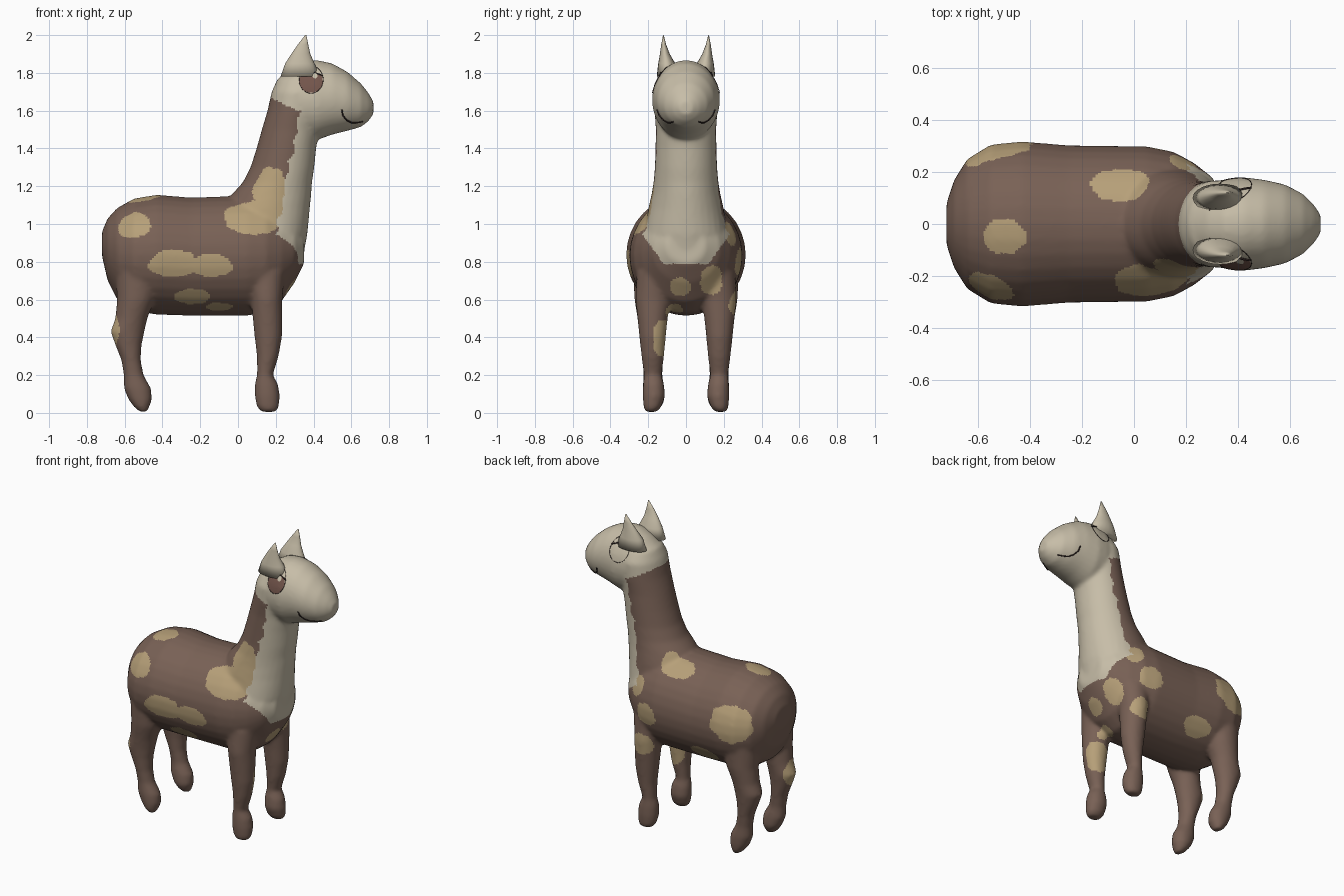
import bpy, bmesh, math
from mathutils import Vector
from mathutils.bvhtree import BVHTree

cube = bpy.data.objects.get("Cube")
if cube:
    bpy.data.objects.remove(cube)


def material(name, rgb):
    m = bpy.data.materials.new(name)
    m.use_nodes = True
    m.diffuse_color = (*rgb, 1)
    m.node_tree.nodes["Principled BSDF"].inputs["Base Color"].default_value = (*rgb, 1)
    return m


brown = material("brown_coat", (0.19, 0.12, 0.092))
cream = material("cream_coat", (0.57, 0.51, 0.39))
tan = material("tan_patch", (0.47, 0.35, 0.19))
dark = material("dark_line", (0.035, 0.022, 0.02))
iris = material("brown_iris", (0.17, 0.09, 0.07))


def add_object(name, mesh, *mats):
    ob = bpy.data.objects.new(name, mesh)
    bpy.context.collection.objects.link(ob)
    for m in mats:
        mesh.materials.append(m)
    return ob


def loft(bm, axis, sections, side=1, n=32):
    """Closed tube of ellipses: (position, low, high, y centre, y radius)."""
    rings = []
    for t, lo, hi, yc, ry in sections:
        ring = []
        for i in range(n):
            a = math.tau * i / n
            u = (lo + hi) / 2 + (hi - lo) / 2 * math.cos(a)
            y = side * (yc + ry * math.sin(a))
            ring.append(bm.verts.new((t, y, u) if axis == "X" else (u, y, t)))
        rings.append(ring)
    for r, s in zip(rings, rings[1:]):
        for i in range(n):
            j = (i + 1) % n
            bm.faces.new((r[i], r[j], s[j], s[i]))
    bm.faces.new(rings[0])
    bm.faces.new(rings[-1])
    bmesh.ops.recalc_face_normals(bm, faces=bm.faces[:])


TORSO = [(-.72, .83, .96, 0, .08), (-.69, .70, 1.03, 0, .17), (-.64, .60, 1.085, 0, .25),
         (-.55, .54, 1.135, 0, .305), (-.43, .52, 1.155, 0, .317), (-.25, .515, 1.14, 0, .302),
         (.05, .515, 1.15, 0, .298), (.15, .53, 1.14, 0, .278), (.23, .59, 1.1, 0, .235),
         (.30, .69, 1.05, 0, .18), (.35, .79, .98, 0, .10)]
NECK = [(.8, 0, .34, 0, .19), (.95, -.05, .368, 0, .22), (1.08, -.08, .38, 0, .2),
        (1.16, -.03, .388, 0, .182), (1.22, .025, .392, 0, .172), (1.3, .066, .404, 0, .165),
        (1.4, .098, .414, 0, .162), (1.5, .126, .43, 0, .16), (1.6, .156, .45, 0, .167),
        (1.7, .178, .45, 0, .167), (1.77, .21, .42, 0, .13)]
HEAD = [(.22, 1.6, 1.775, 0, .11), (.28, 1.5, 1.825, 0, .152), (.35, 1.45, 1.863, 0, .173),
        (.42, 1.445, 1.868, 0, .18), (.5, 1.473, 1.85, 0, .17), (.58, 1.493, 1.805, 0, .152),
        (.65, 1.513, 1.745, 0, .115), (.69, 1.543, 1.695, 0, .075), (.717, 1.58, 1.65, 0, .035)]
FRONT_LEG = [(.75, .04, .25, .16, .1), (.6, .07, .235, .175, .093), (.5, .078, .235, .177, .08),
             (.4, .088, .233, .177, .07), (.3, .1, .215, .176, .06), (.2, .1, .185, .176, .047),
             (.15, .088, .213, .172, .056), (.09, .088, .222, .17, .06), (.03, .1, .217, .178, .047),
             (.005, .125, .2, .185, .03)]
HIND_LEG = [(.75, -.65, -.4, .17, .11), (.6, -.64, -.44, .18, .093), (.5, -.65, -.48, .177, .08),
            (.43, -.675, -.495, .177, .072), (.36, -.65, -.51, .177, .064), (.28, -.618, -.515, .176, .056),
            (.2, -.605, -.5, .175, .05), (.13, -.605, -.46, .172, .058), (.07, -.58, -.455, .17, .058),
            (.03, -.55, -.47, .176, .045), (.005, -.52, -.48, .182, .025)]
EAR = [(1.78, .225, .435, .1, .055), (1.85, .25, .405, .102, .045), (1.9, .282, .383, .112, .026),
       (1.95, .317, .372, .118, .013), (2, .355, .362, .12, .002)]

# Solid animal: overlapping parts fused and softened
bm = bmesh.new()
loft(bm, "X", TORSO)
loft(bm, "Z", NECK)
loft(bm, "X", HEAD)
for side in (1, -1):
    loft(bm, "Z", FRONT_LEG, side)
    loft(bm, "Z", HIND_LEG, side)
raw = bpy.data.meshes.new("raw_form")
bm.to_mesh(raw)
bm.free()
form = add_object("raw_form", raw)
fuse = form.modifiers.new("fuse", "REMESH")
fuse.mode = "VOXEL"
fuse.voxel_size = 0.011
soften = form.modifiers.new("soften", "SMOOTH")
soften.factor = 0.5
soften.iterations = 10
graph = bpy.context.evaluated_depsgraph_get()
body = bpy.data.meshes.new_from_object(form.evaluated_get(graph))
bpy.data.objects.remove(form)
body.name = "body"
body.materials.clear()
add_object("body", body, brown, cream, tan)
body.shade_smooth()

# Coat patches: centre and radii
PATCHES = [((-.55, -.24, .99), (.09, .1, .075)), ((-.5, -.05, 1.14), (.09, .07, .08)),
           ((-.34, -.3, .79), (.13, .1, .072)), ((-.14, -.3, .78), (.11, .1, .062)),
           ((-.24, -.24, .61), (.1, .1, .045)), ((-.1, -.2, .55), (.09, .08, .035)),
           ((.08, -.23, 1.04), (.155, .12, .1)), ((.17, -.16, 1.17), (.09, .08, .13)),
           ((-.66, -.18, .44), (.045, .08, .09)), ((.18, -.13, .4), (.08, .055, .11)),
           ((.22, -.06, .53), (.1, .05, .05)), ((.27, -.03, .67), (.1, .055, .055)),
           ((.25, .13, .71), (.1, .062, .085)), ((.1, .28, .8), (.08, .08, .07)),
           ((.15, .24, .58), (.07, .06, .075)), ((.19, .23, .95), (.06, .06, .07)),
           ((-.05, .15, 1.11), (.12, .07, .1)), ((-.53, .28, .9), (.14, .12, .12)),
           ((-.3, .25, .62), (.1, .1, .06))]


def coat(p):
    wobble = 0.008 * math.sin(p.z * 60) + 0.005 * math.sin(p.x * 90)
    if p.z > 1.6 + max(0, .31 - p.x) * .5:
        return 1
    bib_floor = .79 + max(0, abs(p.y) - .12) * 1.4
    if p.x > .2 + .2 * (p.z - .95) + wobble and p.z > bib_floor:
        return 1
    for c, r in PATCHES:
        d = sum(((p[i] - c[i]) / r[i]) ** 2 for i in range(3))
        if d < 1 + 12 * wobble:
            return 2
    return 0


for face in body.polygons:
    face.material_index = coat(face.center)

# Ears
for side, label in ((1, "left"), (-1, "right")):
    bm = bmesh.new()
    loft(bm, "Z", EAR, side, 20)
    mesh = bpy.data.meshes.new(label + "_ear")
    bm.to_mesh(mesh)
    bm.free()
    ear = add_object(label + "_ear", mesh, cream)
    mesh.shade_smooth()

# Face details laid on the skin
tree = BVHTree.FromPolygons([v.co for v in body.vertices], [p.vertices[:] for p in body.polygons])


def drape(x, z, side, lift):
    hit = tree.ray_cast(Vector((x, side, z)), Vector((0, -side, 0)))[0]
    return Vector((x, (hit.y if hit else 0) + side * lift, z))


def line(name, points, side, width=.003, closed=False):
    cu = bpy.data.curves.new(name, "CURVE")
    cu.dimensions = "3D"
    cu.bevel_depth = width
    cu.bevel_resolution = 1
    sp = cu.splines.new("POLY")
    sp.points.add(len(points) - 1)
    for q, (x, z) in zip(sp.points, points):
        q.co = (*drape(x, z, side, .003), 1)
    sp.use_cyclic_u = closed
    add_object(name, cu, dark)


def disc(name, cx, cz, rx, rz, top, side, lift, mat):
    bm = bmesh.new()
    n = 24
    prev = None
    for k in range(7):
        ring = []
        for i in range(n):
            a = math.tau * i / n
            z = min(top, cz + rz * math.sin(a) * (k + .01) / 6)
            ring.append(bm.verts.new(drape(cx + rx * math.cos(a) * (k + .01) / 6, z, side, lift)))
        if prev:
            for i in range(n):
                j = (i + 1) % n
                bm.faces.new((prev[i], prev[j], ring[j], ring[i]))
        prev = ring
    bmesh.ops.recalc_face_normals(bm, faces=bm.faces[:])
    mesh = bpy.data.meshes.new(name)
    bm.to_mesh(mesh)
    bm.free()
    add_object(name, mesh, mat)


for side, label in ((1, "left"), (-1, "right")):
    oval = [(.387 + .064 * math.cos(a), 1.765 + .073 * math.sin(a))
            for a in (math.tau * i / 32 for i in range(32))]
    line(label + "_eye_outline", oval, side, .0015, True)
    lid = [(.31 + .014 * i, 1.805 - .02 * (i / 10) + .012 * math.sin(math.pi * i / 10)) for i in range(11)]
    line(label + "_eyelid", lid, side, .004)
    for i in range(3):
        x = .31 + .018 * i
        line(label + "_lash", [(x, 1.805), (x - .02, 1.82 + .004 * i)], side, .002)
    mouth = [(.55, 1.605), (.555, 1.575), (.575, 1.55), (.6, 1.537), (.63, 1.537), (.66, 1.542)]
    line(label + "_mouth", mouth, side, .004)
disc("right_iris", .387, 1.757, .062, .062, 1.795, -1, .003, iris)
disc("right_eye_glint", .408, 1.785, .014, .014, 2, -1, .006, cream)
